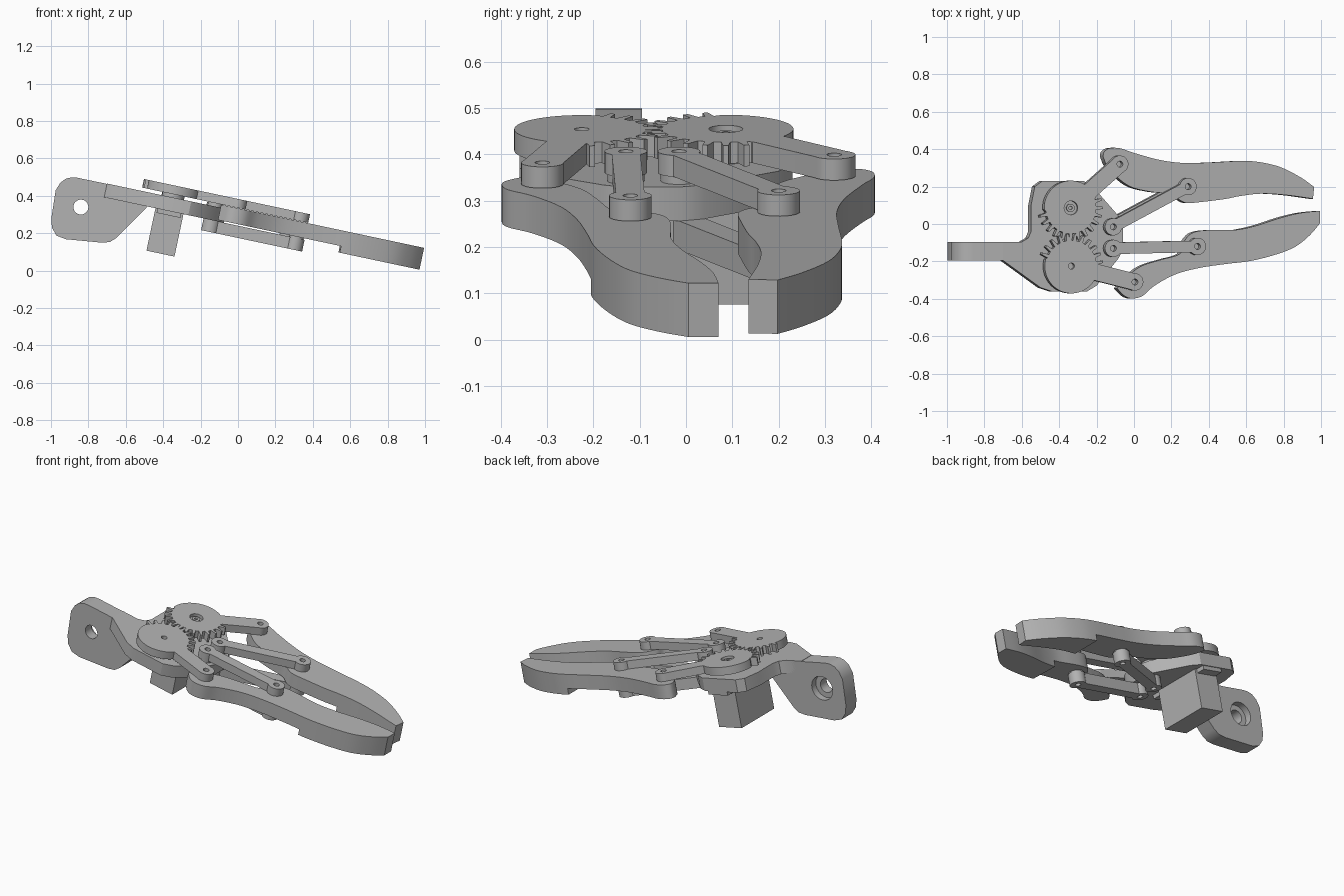
import bpy, bmesh
from math import sin, cos, pi, radians, atan2, hypot
from mathutils import Vector

TILT = radians(12)
cube = bpy.data.objects.get("Cube")
if cube:
    bpy.data.objects.remove(cube)

grey = bpy.data.materials.new("matte grey")
grey.use_nodes = True
grey.diffuse_color = (0.45, 0.45, 0.45, 1)
grey.node_tree.nodes["Principled BSDF"].inputs["Base Color"].default_value = (0.45, 0.45, 0.45, 1)

# layer heights in the tilted frame (bottom, top)
GEAR = (0.328, 0.375)
FINGER = (0.243, 0.326)
PAD = (0.207, 0.243)
PLATE = (0.235, 0.31)
LOW = (0.171, 0.235)


def slide(points, height):
    """Plan positions to positions along the tilted plane."""
    return [((x - height * sin(TILT)) / cos(TILT), y) for x, y in points]


def prism(name, points, layer, rotation=(0, TILT, 0)):
    bm = bmesh.new()
    face = bm.faces.new([bm.verts.new((x, y, layer[0])) for x, y in points])
    side = bmesh.ops.extrude_face_region(bm, geom=[face])["geom"]
    moved = [v for v in side if isinstance(v, bmesh.types.BMVert)]
    bmesh.ops.translate(bm, verts=moved, vec=(0, 0, layer[1] - layer[0]))
    bmesh.ops.recalc_face_normals(bm, faces=bm.faces)
    mesh = bpy.data.meshes.new(name)
    bm.to_mesh(mesh)
    bm.free()
    mesh.materials.append(grey)
    obj = bpy.data.objects.new(name, mesh)
    obj.rotation_euler = rotation
    bpy.context.collection.objects.link(obj)
    return obj


def circle(centre, radius, n=40):
    return [(centre[0] + radius * cos(2 * pi * i / n),
             centre[1] + radius * sin(2 * pi * i / n)) for i in range(n)]


def drill(obj, centre, radius, layer):
    """Cut a round hole or recess."""
    cutter = prism("cutter", circle(centre, radius, 24), layer, obj.rotation_euler)
    cutter.hide_render = True
    mod = obj.modifiers.new("hole", "BOOLEAN")
    mod.operation, mod.solver, mod.object = "DIFFERENCE", "EXACT", cutter
    bpy.context.view_layer.objects.active = obj
    bpy.ops.object.modifier_apply(modifier=mod.name)
    bpy.data.objects.remove(cutter)


def spline(points, steps=5):
    """Smooth open curve through the points."""
    p = [Vector(q) for q in [points[0]] + points + [points[-1]]]
    out = []
    for a, b, c, d in zip(p, p[1:], p[2:], p[3:]):
        for i in range(steps):
            t = i / steps
            out.append(tuple(0.5 * (2 * b + (c - a) * t + (2 * a - 5 * b + 4 * c - d) * t * t
                                    + (3 * b - a - 3 * c + d) * t ** 3)))
    return out + [tuple(points[-1])]


def link(name, a, b, layer, half, end=0.046, start_round=True):
    """Bar with round eyes at its ends and pivot holes."""
    ang = atan2(b[1] - a[1], b[0] - a[0])
    length = hypot(b[0] - a[0], b[1] - a[1])
    neck = (end ** 2 - half ** 2) ** 0.5
    spread = pi - atan2(half, neck)
    arc = [(-spread + 2 * spread * i / 24) for i in range(25)]
    outline = [(length + end * cos(t), end * sin(t)) for t in arc]
    if start_round:
        outline += [(-end * cos(t), -end * sin(t)) for t in arc]
    else:
        outline += [(0, half), (0, -half)]
    pts = [(a[0] + x * cos(ang) - y * sin(ang), a[1] + x * sin(ang) + y * cos(ang))
           for x, y in outline]
    obj = prism(name, pts, layer)
    for centre in ([a, b] if start_round else [b]):
        drill(obj, centre, 0.016, (layer[0] - 0.01, layer[1] + 0.01))
    return obj


def gear(name, centre, lo, hi, shift):
    """Disc with teeth over part of its rim."""
    teeth, step, pts = 24, 2 * pi / 24, []
    for k in range(teeth):
        mid = (k + shift) * step
        toothed = lo <= (mid + pi) % (2 * pi) - pi <= hi
        shape = [(-0.5, 0.138), (-0.27, 0.138), (-0.13, 0.174), (0.13, 0.174), (0.27, 0.138)]
        if not toothed:
            shape = [(-0.5, 0.146), (-0.25, 0.146), (0, 0.146), (0.25, 0.146)]
        pts += [(centre[0] + r * cos(mid + f * step), centre[1] + r * sin(mid + f * step))
                for f, r in shape]
    return prism(name, pts, GEAR)


# mounting bracket: upright plate with a counterbored hole
bracket = prism("mounting_bracket", [
    (-0.49, 0.42), (-0.86, 0.497), (-0.89, 0.499), (-0.92, 0.492), (-0.95, 0.47), (-0.975, 0.43),
    (-0.998, 0.28), (-0.995, 0.23), (-0.97, 0.187), (-0.92, 0.168), (-0.73, 0.15),
    (-0.685, 0.153), (-0.65, 0.175), (-0.49, 0.335)], (0.095, 0.195), (pi / 2, 0, 0))
drill(bracket, (-0.84, 0.34), 0.04, (0.08, 0.21))
drill(bracket, (-0.84, 0.34), 0.07, (0.08, 0.135))

# base plate under the gears
prism("base_plate", slide([
    (-0.7, -0.195), (-0.5, -0.34), (-0.44, -0.36), (-0.25, -0.36), (-0.2, -0.33),
    (-0.08, -0.18), (-0.06, -0.14), (-0.06, -0.01), (-0.08, 0.04), (-0.22, 0.2),
    (-0.27, 0.23), (-0.49, 0.23), (-0.53, 0.2), (-0.55, 0.1), (-0.55, -0.04),
    (-0.565, -0.075), (-0.6, -0.095), (-0.7, -0.095)], PLATE[1]), PLATE)

# gears with their drive arms
top = GEAR[1]
hub_l, hub_r, arm_l, arm_r = slide([(-0.337, 0.086), (-0.334, -0.225),
                                    (-0.075, 0.32), (0.005, -0.31)], top)
gear_l = gear("left_gear", hub_l, radians(-170), radians(25), 0)
drill(gear_l, hub_l, 0.037, (top - 0.02, top + 0.01))
screw = prism("gear_screw", circle(hub_l, 0.022), (top - 0.022, top - 0.008))
drill(screw, hub_l, 0.009, (top - 0.018, top + 0.01))
gear_r = gear("right_gear", hub_r, radians(5), radians(170), 0.5)
drill(gear_r, hub_r, 0.016, (top - 0.03, top + 0.01))
for side, hub, tip in (("left", hub_l, arm_l), ("right", hub_r, arm_r)):
    root = Vector(hub).lerp(Vector(tip), 0.3)
    link(side + "_drive_arm", root, tip, GEAR, 0.0445, start_round=False)
    prism(side + "_hub_spacer", circle(hub, 0.06), (PLATE[1] - 0.01, GEAR[0]))

# paired parallel links, above and below the fingers
for side, a, b in (("left", (-0.11, -0.015), (0.29, 0.2)), ("right", (-0.11, -0.13), (0.34, -0.12))):
    a, b = slide([a, b], top)
    link(side + "_upper_link", a, b, GEAR, 0.031)
    link(side + "_lower_link", a, b, LOW, 0.031)
    prism(side + "_plate_spacer", circle(a, 0.04), (PLATE[1] - 0.01, GEAR[0]))
    prism(side + "_finger_spacer", circle(b, 0.04), (LOW[1], FINGER[0]))

# fingers: outer and inner curves, with a thicker gripping end
left_outer = [(-0.165, 0.36), (-0.16, 0.385), (-0.13, 0.405), (-0.075, 0.405), (0.0, 0.38),
              (0.14, 0.342), (0.27, 0.326), (0.41, 0.329), (0.57, 0.337), (0.67, 0.331),
              (0.78, 0.305), (0.89, 0.25), (0.963, 0.198)]
left_inner = [(0.957, 0.135), (0.81, 0.155), (0.68, 0.162), (0.57, 0.15), (0.49, 0.134),
              (0.38, 0.12), (0.29, 0.112), (0.25, 0.125), (0.2, 0.16), (0.09, 0.172),
              (-0.02, 0.2), (-0.1, 0.26), (-0.15, 0.32)]
right_outer = [(-0.09, -0.345), (-0.05, -0.385), (-0.01, -0.398), (0.045, -0.385),
               (0.11, -0.33), (0.22, -0.27), (0.35, -0.235), (0.49, -0.214), (0.62, -0.198),
               (0.75, -0.166), (0.86, -0.123), (0.94, -0.06), (0.995, 0.005)]
right_inner = [(0.995, 0.07), (0.89, 0.059), (0.78, 0.032), (0.65, -0.01), (0.54, -0.032),
               (0.43, -0.032), (0.35, -0.037), (0.3, -0.055), (0.265, -0.1), (0.245, -0.16),
               (0.14, -0.192), (0.03, -0.23), (-0.07, -0.31)]
for side, outer, inner in (("left", left_outer, left_inner), ("right", right_outer, right_inner)):
    outline = slide(spline(outer) + spline(inner), FINGER[1])
    prism(side + "_finger", outline, FINGER)
    prism(side + "_finger_grip", [p for p in outline if p[0] > 0.5], PAD)

# servo motor hanging below the plate, with its mounting flange
def block(name, x0, x1, y0, y1, layer):
    prism(name, [(x0, y0), (x1, y0), (x1, y1), (x0, y1)], layer)


block("servo_body", -0.501, -0.348, -0.14, 0.17, (0.003, 0.236))
block("servo_flange", -0.49, -0.36, -0.2, 0.225, (0.212, 0.236))

# smooth round walls, keep edges sharp
bpy.ops.object.select_all(action="DESELECT")
for obj in bpy.context.collection.objects:
    if obj.type == "MESH" and grey.name in obj.data.materials:
        obj.select_set(True)
        bpy.context.view_layer.objects.active = obj
bpy.ops.object.shade_smooth_by_angle(angle=radians(30))
